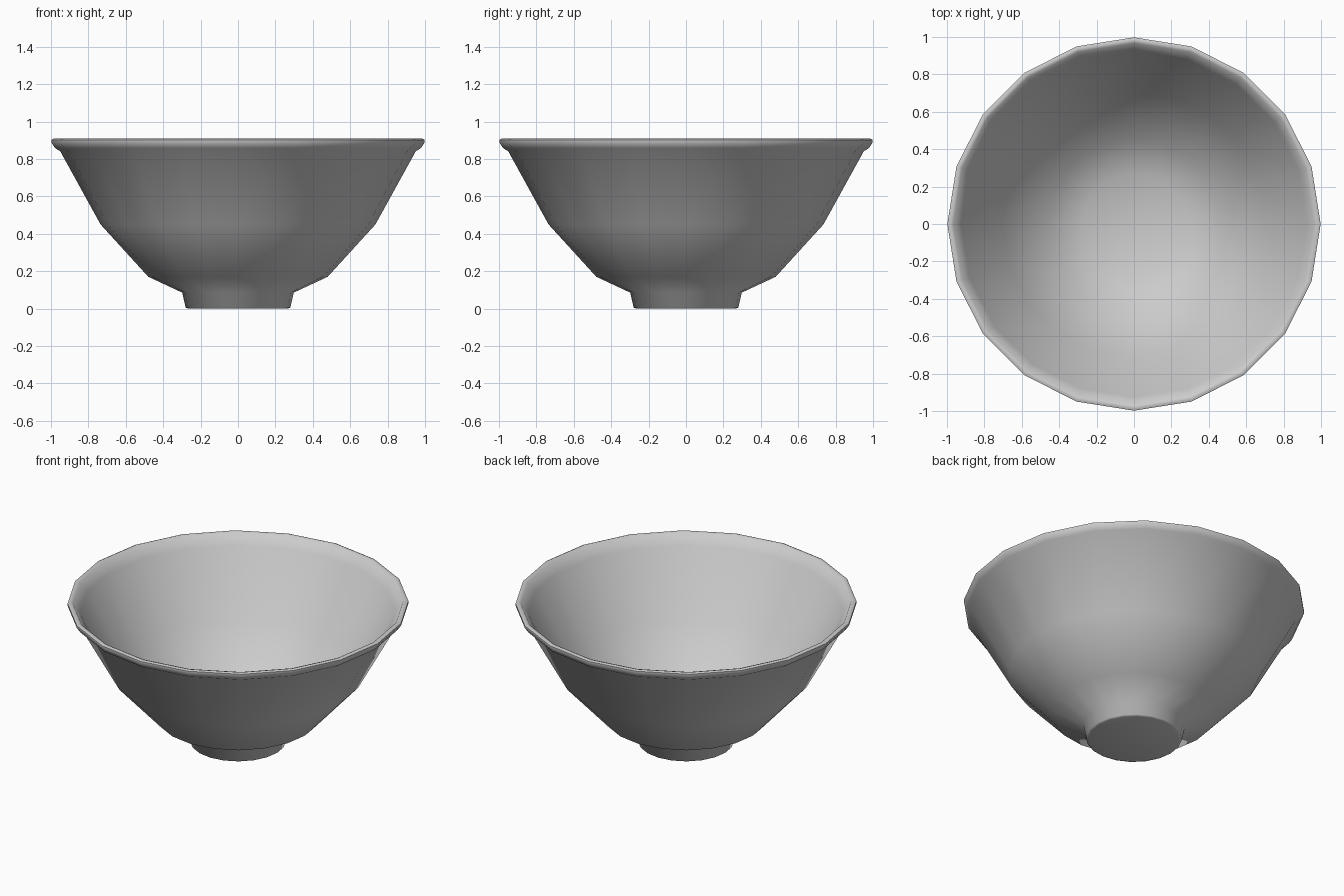
import bpy, bmesh
from math import cos, sin, tau, radians

if "Cube" in bpy.data.objects:
    bpy.data.objects.remove(bpy.data.objects["Cube"])

SIDES = 20

# Closed profile (radius, height): foot, outer wall, rolled rim, inner wall, floor
PROFILE = [
    (0, 0), (0.265, 0), (0.28, 0.005), (0.298, 0.085),
    (0.48, 0.17), (0.735, 0.45), (0.95, 0.84),
    (0.978, 0.858), (0.998, 0.888), (0.998, 0.902), (0.985, 0.908), (0.968, 0.903),
    (0.925, 0.84), (0.705, 0.455), (0.455, 0.19), (0.27, 0.11), (0, 0.095),
]


def lathe(name, profile):
    bm = bmesh.new()
    rings = []
    for r, z in profile:
        n = SIDES if r else 1
        rings.append([bm.verts.new((r * cos(tau * i / SIDES), r * sin(tau * i / SIDES), z))
                      for i in range(n)])
    for a, b in zip(rings, rings[1:]):
        for i in range(SIDES):
            j = (i + 1) % SIDES
            quad = [a[i % len(a)], a[j % len(a)], b[j % len(b)], b[i % len(b)]]
            bm.faces.new(list(dict.fromkeys(quad)))
    bmesh.ops.recalc_face_normals(bm, faces=bm.faces)
    mesh = bpy.data.meshes.new(name)
    bm.to_mesh(mesh)
    bm.free()
    obj = bpy.data.objects.new(name, mesh)
    bpy.context.collection.objects.link(obj)
    return obj


# Bowl with foot and rolled rim
bowl = lathe("bowl", PROFILE)
bpy.context.view_layer.objects.active = bowl
bowl.select_set(True)
bpy.ops.object.shade_smooth_by_angle(angle=radians(60))
